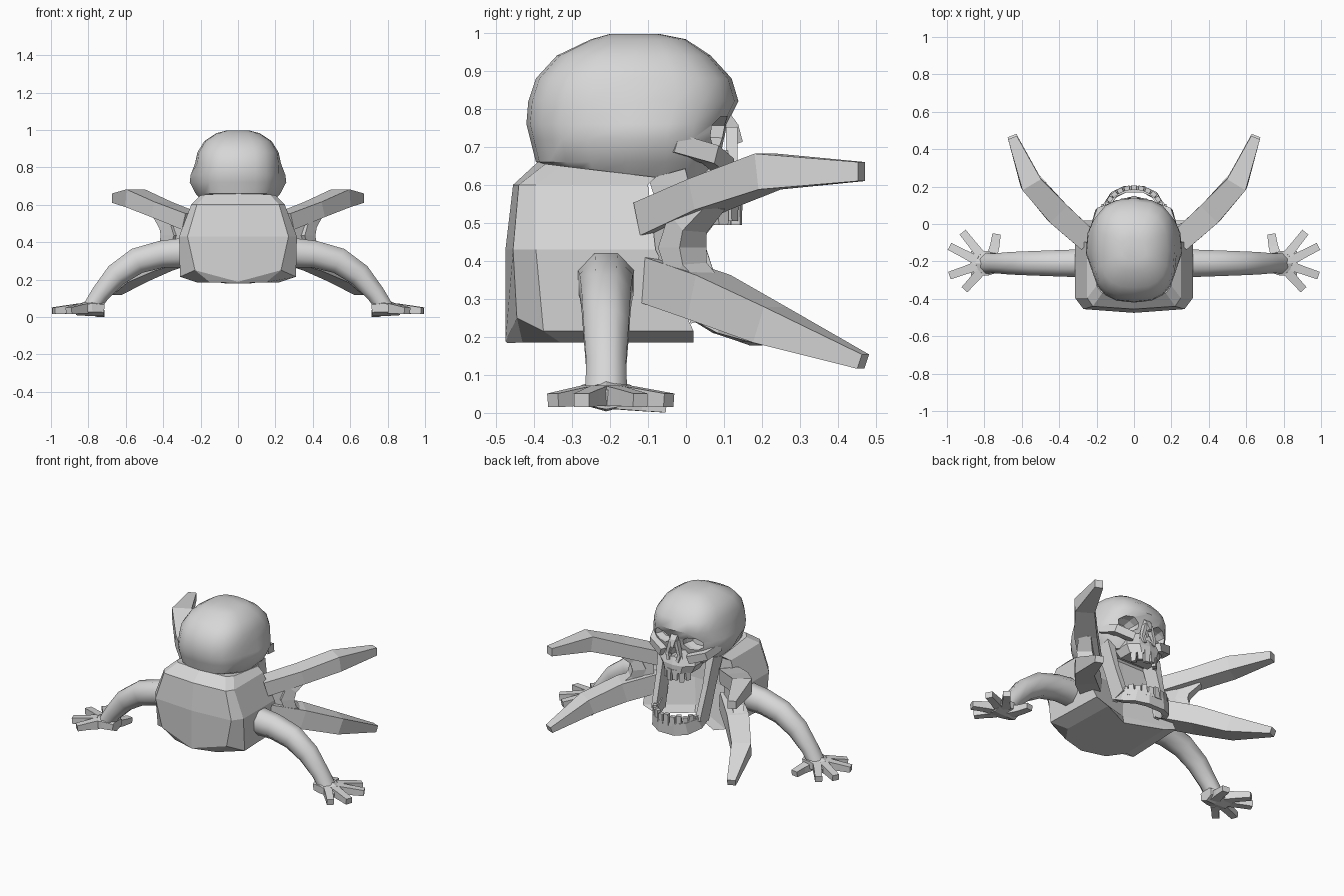
import bpy, bmesh, math
from mathutils import Vector

if "Cube" in bpy.data.objects:
    bpy.data.objects.remove(bpy.data.objects["Cube"])

bone = bpy.data.materials.new("pale_grey")
bone.diffuse_color = (0.68, 0.68, 0.68, 1)
bone.use_nodes = True
bone.node_tree.nodes["Principled BSDF"].inputs["Base Color"].default_value = bone.diffuse_color


def finish(name, bm, smooth=None):
    bmesh.ops.recalc_face_normals(bm, faces=bm.faces)
    me = bpy.data.meshes.new(name)
    bm.to_mesh(me)
    bm.free()
    me.materials.append(bone)
    ob = bpy.data.objects.new(name, me)
    bpy.context.collection.objects.link(ob)
    if smooth:
        smooth_angle(ob, smooth)
    return ob


def smooth_angle(ob, deg):
    bpy.ops.object.select_all(action='DESELECT')
    ob.select_set(True)
    bpy.context.view_layer.objects.active = ob
    bpy.ops.object.shade_smooth_by_angle(angle=math.radians(deg))


def loft(name, rings, smooth=None):
    """Skin closed rings of equal length and cap both ends."""
    bm = bmesh.new()
    vs = [[bm.verts.new(p) for p in r] for r in rings]
    n = len(vs[0])
    for a, b in zip(vs, vs[1:]):
        for i in range(n):
            j = (i + 1) % n
            bm.faces.new((a[i], a[j], b[j], b[i]))
    bm.faces.new(vs[0])
    bm.faces.new(vs[-1])
    return finish(name, bm, smooth)


def tube(name, path, up=(0, 0, 1), sides=4, smooth=None):
    """Path entries: x, y, z, width, height."""
    pts = [Vector(p[:3]) for p in path]
    rings = []
    k = 1 / math.cos(math.pi / sides)
    for i, p in enumerate(path):
        t = (pts[min(i + 1, len(pts) - 1)] - pts[max(i - 1, 0)]).normalized()
        s = t.cross(Vector(up)).normalized()
        u = s.cross(t)
        rings.append([pts[i] + s * (p[3] / 2 * k * math.cos(a)) + u * (p[4] / 2 * k * math.sin(a))
                      for a in [math.pi * (2 * j + 1) / sides for j in range(sides)]])
    return loft(name, rings, smooth)


def both(fn, name, path, **kw):
    for side, s in (("right", 1), ("left", -1)):
        fn(side + "_" + name, [(s * p[0],) + tuple(p[1:]) for p in path], **kw)


def mirror_ring(half):
    return half + [(-x, y, z) for x, y, z in half[-2:0:-1]]


# Torso: faceted shell with a bevelled underside, open toward the mouth
loft("torso", [mirror_ring(h) for h in (
    [(0, -.47, .184), (.15, -.43, .185), (.22, -.33, .185), (.21, .02, .185), (0, -.09, .2)],
    [(0, -.475, .188), (.23, -.445, .25), (.31, -.375, .215), (.295, .02, .215), (0, -.1, .25)],
    [(0, -.475, .43), (.27, -.455, .43), (.315, -.395, .43), (.315, -.08, .43), (0, -.09, .43)],
    [(0, -.455, .6), (.22, -.44, .6), (.25, -.395, .6), (.25, -.1, .6), (0, -.1, .6)],
    [(0, -.39, .66), (.17, -.37, .655), (.2, -.33, .65), (.2, -.08, .62), (0, -.08, .62)])])

# Cranium: rounded rings stacked in height, swelling at the cheek level toward the face
rings = []
for z, hw, yb, yf, cheek in ((.62, .19, -.36, .05, 0), (.66, .212, -.395, .09, .015), (.72, .228, -.41, .1, .03),
                             (.76, .228, -.42, .108, .025), (.82, .226, -.415, .138, .004), (.88, .217, -.395, .12, 0),
                             (.94, .18, -.34, .065, 0), (.983, .115, -.25, .0, 0), (.997, .06, -.2, -.07, 0)):
    ring = []
    for i in range(20):
        a = 2 * math.pi * i / 20
        c, s = math.cos(a), math.sin(a)
        w = hw + (cheek if -.1 < s < .85 else 0)
        x = w * math.copysign(abs(c) ** .75, c)
        y = (yb + yf) / 2 + (yf - yb) / 2 * math.copysign(abs(s) ** .75, s)
        ring.append((x, y, z - (.03 * s if z < .63 else 0)))
    rings.append(ring)
skull = loft("cranium", rings)

# Upper jaw block under the nose
maxilla = loft("upper_jaw", [mirror_ring([(0, yb, z), (w, yb, z), (w, yf - .06, z), (w * .55, yf - .01, z), (0, yf, z)])
                             for z, w, yb, yf in ((.55, .1, 0, .145), (.6, .125, -.02, .145),
                                                  (.64, .11, -.02, .13), (.69, .08, -.02, .12))])


def cut(target, cutter):
    cutter.hide_render = True
    cutter.hide_viewport = True
    m = target.modifiers.new("hollow", 'BOOLEAN')
    m.operation = 'DIFFERENCE'
    m.solver = 'EXACT'
    m.object = cutter


# Eye sockets and nose cavity
for s in (1, -1):
    c = tube("eye_cutter", [(s * .11, .02, .735, .09, .05), (s * .11, .06, .74, .12, .075),
                            (s * .12, .2, .74, .14, .09)], sides=8)
    cut(skull, c)
nose = [[(0, y, .73), (.038, y, .635), (0, y, .65), (-.038, y, .635)] for y in (.06, .2)]
for target in (skull, maxilla):
    cut(target, loft("nose_cutter", nose))
smooth_angle(skull, 38)

# Face bones
tube("nose_bridge", [(0, .09, .79, .05, .04), (0, .125, .75, .04, .03), (0, .14, .71, .02, .02)], up=(0, 1, 0))
both(tube, "nose_edge", [(.018, .12, .75, .02, .03), (.042, .12, .66, .02, .03), (.03, .125, .62, .02, .03)], up=(0, 1, 0))
both(tube, "cheekbone", [(.215, -.03, .71, .04, .05), (.185, .065, .68, .045, .05), (.09, .105, .645, .04, .05)])

# Lower jaw: upright branches and curved front bar
both(tube, "jaw_branch", [(.17, -.05, .63, .05, .1), (.165, 0, .45, .035, .09), (.155, .06, .25, .035, .1)], up=(0, 1, 0))
U = [(.155, .03, .28), (.15, .09, .245), (.11, .155, .225), (.05, .185, .215)]
U += [(-x, y, z) for x, y, z in reversed(U)]
tube("jaw_bar", [p + (.035, .075) for p in U])


def tooth(name, x, y, z0, z1, yaw, w):
    d = Vector((math.cos(yaw), math.sin(yaw), 0)) * w / 2
    o = Vector((-d.y, d.x, 0)).normalized() * .012
    loft(name, [[Vector((x, y, z)) + v for v in (d * k + o, -d * k + o, -d * k - o, d * k - o)]
                for z, k in ((z0, 1), (z1, .85))])


# Tooth rows along the two arches
for i in range(11):
    a = math.radians(15 + 15 * i)
    tooth("lower_tooth", .148 * math.cos(a), .07 + .125 * math.sin(a), .235, .295 + .01 * (i % 2),
          math.atan2(.125 * math.cos(a), -.148 * math.sin(a)), .034)
for i in range(6):
    a = math.radians(30 + 24 * i)
    tooth("upper_tooth", .09 * math.cos(a), .05 + .085 * math.sin(a), .57, .495 + .01 * (i % 2),
          math.atan2(.085 * math.cos(a), -.09 * math.sin(a)), .034)

# Forked tentacles with a curved web between each pair
both(tube, "upper_tentacle", [(.25, -.085, .51, .12, .09), (.41, .06, .575, .13, .085),
                              (.55, .215, .635, .115, .095), (.65, .462, .635, .05, .05)])
both(tube, "lower_tentacle", [(.25, -.085, .355, .12, .12), (.41, .06, .305, .13, .12),
                              (.55, .22, .232, .115, .1), (.65, .466, .135, .05, .04)])
both(tube, "tentacle_web", [(.42, .07, .56, .07, .05), (.37, .005, .5, .09, .07), (.35, -.01, .435, .1, .08),
                            (.37, .005, .37, .09, .07), (.42, .07, .31, .07, .05)], up=(.7, .7, 0))
both(tube, "web_root", [(.27, -.06, .435, .07, .16), (.36, -.0, .435, .06, .1)])

# Arms, palms and fingers
both(tube, "arm", [(.27, -.21, .345, .15, .16), (.41, -.21, .335, .14, .145), (.54, -.21, .3, .13, .14),
                   (.65, -.21, .225, .12, .125), (.735, -.21, .125, .105, .1), (.785, -.21, .05, .11, .09)],
     sides=8, smooth=50)
both(tube, "palm", [(.715, -.21, .045, .09, .07), (.78, -.21, .05, .13, .08), (.87, -.21, .035, .13, .045)], sides=6)
for tip, root in (((.915, -.045), (.82, -.165)), ((.985, -.12), (.84, -.195)),
                  ((.985, -.275), (.84, -.225)), ((.905, -.35), (.82, -.255))):
    mid = [(a + b) / 2 for a, b in zip(root, tip)]
    both(tube, "finger", [(*root, .045, .05, .055), (*mid, .04, .044, .044), (*tip, .033, .042, .036)])
both(tube, "thumb", [(.765, -.19, .035, .06, .05), (.745, -.12, .025, .05, .04), (.735, -.055, .018, .045, .034)])
